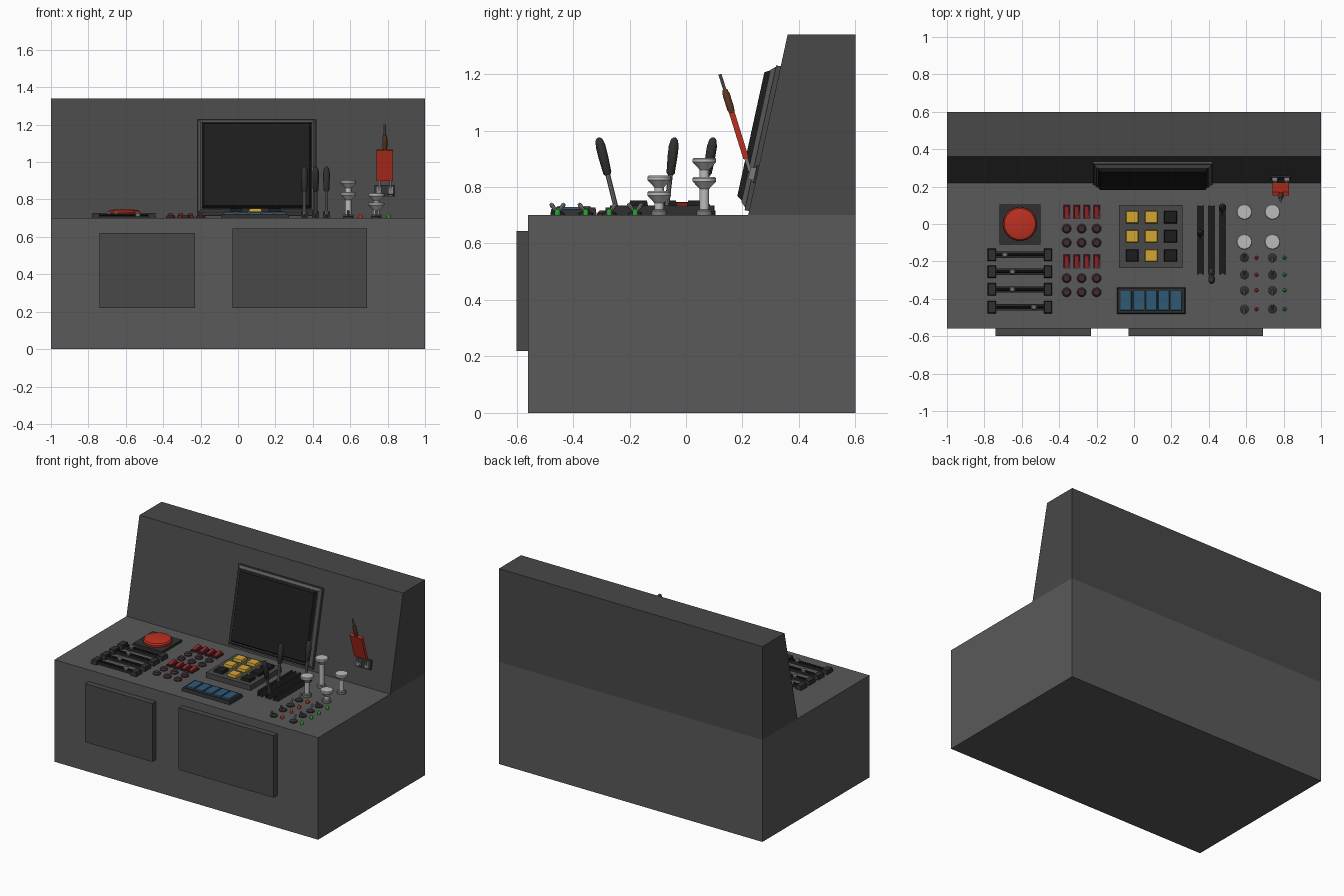
import bpy, bmesh, math
from mathutils import Matrix, Vector

if "Cube" in bpy.data.objects:
    bpy.data.objects.remove(bpy.data.objects["Cube"])


def mat(name, r, g, b):
    m = bpy.data.materials.new(name)
    m.diffuse_color = (r, g, b, 1)
    m.use_nodes = True
    m.node_tree.nodes["Principled BSDF"].inputs["Base Color"].default_value = m.diffuse_color
    return m


GREY = mat("body_grey", .10, .10, .10)
PANEL_GREY = mat("panel_grey", .065, .065, .065)
DARK = mat("dark_plastic", .03, .03, .03)
BLACK = mat("screen_black", .012, .012, .012)
STEEL = mat("steel", .2, .2, .2)
WHITE = mat("plunger_white", .5, .5, .5)
RED = mat("red", .5, .03, .015)
CRIMSON = mat("crimson", .3, .02, .025)
MAROON = mat("maroon", .05, .025, .03)
BROWN = mat("brown", .12, .04, .015)
YELLOW = mat("yellow", .65, .38, .03)
BLUE = mat("blue", .03, .10, .18)
GREEN = mat("green", .02, .35, .03)
DECK = .70


def finish(name, bm, m, M, smooth=False):
    bmesh.ops.recalc_face_normals(bm, faces=bm.faces)
    me = bpy.data.meshes.new(name)
    bm.to_mesh(me)
    bm.free()
    me.transform(M)
    me.materials.append(m)
    ob = bpy.data.objects.new(name, me)
    bpy.context.collection.objects.link(ob)
    if smooth:
        bpy.context.view_layer.objects.active = ob
        ob.select_set(True)
        bpy.ops.object.shade_smooth_by_angle(angle=math.radians(35))
        ob.select_set(False)
    return ob


def box(name, x, y, z, m, taper=0, M=Matrix()):
    """Box from three (low, high) ranges; taper pulls the top face in."""
    bm = bmesh.new()
    bmesh.ops.create_cube(bm, size=1)
    for v in bm.verts:
        t = taper if v.co.z > 0 else 0
        v.co = [(a + b) / 2 + s * 2 * ((b - a) / 2 - (t if i < 2 else 0))
                for i, ((a, b), s) in enumerate(zip((x, y, z), v.co.copy()))]
    return finish(name, bm, m, M)


def block(name, cx, cy, w, d, z0, z1, m, taper=0):
    return box(name, (cx - w / 2, cx + w / 2), (cy - d / 2, cy + d / 2), (z0, z1), m, taper)


def lathe(name, profile, m, M, n=20):
    """Closed solid turned from (radius, height) points."""
    bm = bmesh.new()
    rings = [[bm.verts.new((r * math.cos(k * math.tau / n), r * math.sin(k * math.tau / n), z))
              for k in range(n)] for r, z in profile]
    for a, b in zip(rings, rings[1:]):
        for k in range(n):
            j = (k + 1) % n
            bm.faces.new((a[k], a[j], b[j], b[k]))
    bm.faces.new(rings[0][::-1])
    bm.faces.new(rings[-1])
    return finish(name, bm, m, M, True)


def at(x, y, z=DECK):
    return Matrix.Translation((x, y, z))


def along(p, q):
    d = Vector(q) - Vector(p)
    return Matrix.Translation(p) @ d.to_track_quat('Z', 'Y').to_matrix().to_4x4(), d.length


# Desk and leaning back panel
box("desk_body", (-1, 1), (-.56, .6), (0, DECK), GREY)
bm = bmesh.new()
side = [bm.verts.new((-1, y, z)) for y, z in ((.22, DECK), (.36, 1.34), (.6, 1.34), (.6, DECK))]
ext = bmesh.ops.extrude_face_region(bm, geom=[bm.faces.new(side)])
bmesh.ops.translate(bm, vec=(2, 0, 0), verts=[v for v in ext["geom"] if isinstance(v, bmesh.types.BMVert)])
finish("back_panel", bm, PANEL_GREY, Matrix())

# Front access covers
box("left_cover", (-.74, -.23), (-.6, -.56), (.22, .62), PANEL_GREY)
box("right_cover", (-.03, .69), (-.6, -.56), (.22, .645), PANEL_GREY)

# Monitor, in panel space: x, up the slope, outward
lean = math.atan2(.14, .64)
PANEL = at(0, .22) @ Matrix.Rotation(math.pi / 2 - lean, 4, 'X')
box("monitor_back", (-.22, .42), (.015, .54), (-.005, .016), PANEL_GREY, 0, PANEL)
box("monitor_frame", (-.215, .415), (.025, .535), (.016, .033), GREY, .015, PANEL)
box("screen", (-.195, .395), (.045, .52), (.03, .052), BLACK, .013, PANEL)

# Knife switch on the back panel
ARM = at(.785, .235, .83) @ Matrix.Rotation(math.atan2(.115, .37), 4, 'X')
box("switch_plate", (.73, .84), (.115, .18), (-.005, .008), DARK, 0, PANEL)
for s in (-1, 1):
    c = .785 + s * .032
    box("switch_bracket", (c - .015, c + .015), (.125, .17), (.008, .028), STEEL, 0, PANEL)
    box("switch_blade", (s * .03 - .006, s * .03 + .006), (-.006, .006), (-.01, .08), STEEL, 0, ARM)
box("switch_block", (-.045, .045), (-.01, .01), (.075, .245), RED, 0, ARM)
lathe("switch_handle", [(.009, .24), (.013, .26), (.013, .31), (.009, .33)], BROWN, ARM, 12)
lathe("switch_tip", [(.006, .32), (.006, .387)], STEEL, ARM, 10)

# Emergency button
block("button_plate", -.61, -.003, .22, .215, DECK, .717, DARK)
lathe("big_button", [(.09, .01), (.09, .03), (.083, .039), (.06, .045), (.02, .047)],
      RED, at(-.61, 0), 32)

# Sliders
for y, kx in ((-.165, -.69), (-.255, -.65), (-.35, -.65), (-.445, -.535)):
    for x in (-.76, -.46):
        block("slider_end", x, y, .045, .067, DECK, .728, DARK, .004)
    block("slider_rail", -.61, y, .27, .034, DECK, .712, DARK)
    M, l = along((-.75, y, .718), (-.47, y, .718))
    lathe("slider_rod", [(.007, 0), (.007, l)], BLACK, M, 10)
    lathe("slider_knob", [(.014, .012), (.016, .025), (.01, .033)], STEEL, at(kx, y), 12)

# Rocker switches and round knobs
for y in (.065, -.2):
    for i in range(4):
        x = -.36 + i * .0533
        block("rocker_base", x, y, .04, .078, DECK, .708, MAROON)
        M = at(x, y, .712) @ Matrix.Rotation(math.radians(10), 4, 'X')
        box("rocker", (-.015, .015), (-.034, .034), (-.01, .008), CRIMSON, .003, M)
    for dy in (.09, .165):
        for x in (-.36, -.28, -.2):
            lathe("round_knob", [(.025, 0), (.025, .006), (.02, .012), (.017, .016)],
                  MAROON, at(x, y - dy), 16)

# Keypad
block("keypad_base", .09, -.067, .34, .335, DECK, .735, PANEL_GREY)
for r, row in enumerate(("YYB", "YYB", "BYB")):
    for c, k in enumerate(row):
        block("key", -.01 + c * .1025, .037 - r * .1025, .068, .066, .735, .752,
              YELLOW if k == "Y" else BLACK, .003)

# Blue display strip
block("display_base", .092, -.41, .365, .142, DECK, .722, DARK, .004)
for i in range(5):
    block("display_tile", -.043 + i * .0675, -.41, .06, .105, .722, .73, BLUE, .002)

# Levers in slots: base and grip tip (y)
for x, y0, y1 in ((.355, -.07, -.04), (.415, -.245, -.31), (.473, .055, .097)):
    for s in (-1, 1):
        block("slot_side", x + s * .0135, -.085, .01, .37, DECK, .735, DARK)
    block("slot_floor", x, -.085, .02, .36, DECK, .72, BLACK)
    M, l = along((x, y0, .715), (x, y1, .975))
    lathe("lever_stem", [(.009, 0), (.009, l * .6)], STEEL, M, 10)
    lathe("lever_grip", [(.01, l * .49), (.015, l * .52), (.018, l * .75), (.018, l * .88),
                         (.013, l * .97), (.005, l)], DARK, M, 14)

# Plungers
for x, y, top in ((.59, .065, .903), (.74, .065, .835), (.59, -.095, .84), (.74, -.095, .785)):
    h = top - DECK
    lathe("plunger_collar", [(.028, 0), (.028, .015), (.022, .02)], STEEL, at(x, y), 20)
    lathe("plunger", [(.017, 0), (.017, h - .042), (.022, h - .036), (.042, h - .015), (.042, h - .004),
                      (.038, h)], WHITE, at(x, y), 24)

# Toggles with indicator lamps
tilt = (1, 1, -1, -1), (-1, 1, -1, 1)
for c, (x, lamp) in enumerate(((.59, RED), (.74, GREEN))):
    for r, y in enumerate((-.18, -.272, -.355, -.455)):
        lathe("toggle_base", [(.025, 0), (.025, .008), (.014, .014)], DARK, at(x, y), 16)
        M, l = along((x, y, .708), (x, y + tilt[c][r] * .025, .742))
        lathe("toggle_lever", [(.005, 0), (.008, l * .8), (.005, l)], STEEL, M, 8)
        lathe("lamp", [(.01, 0), (.01, .014), (.007, .02), (.003, .023)], lamp, at(x + .065, y), 12)
